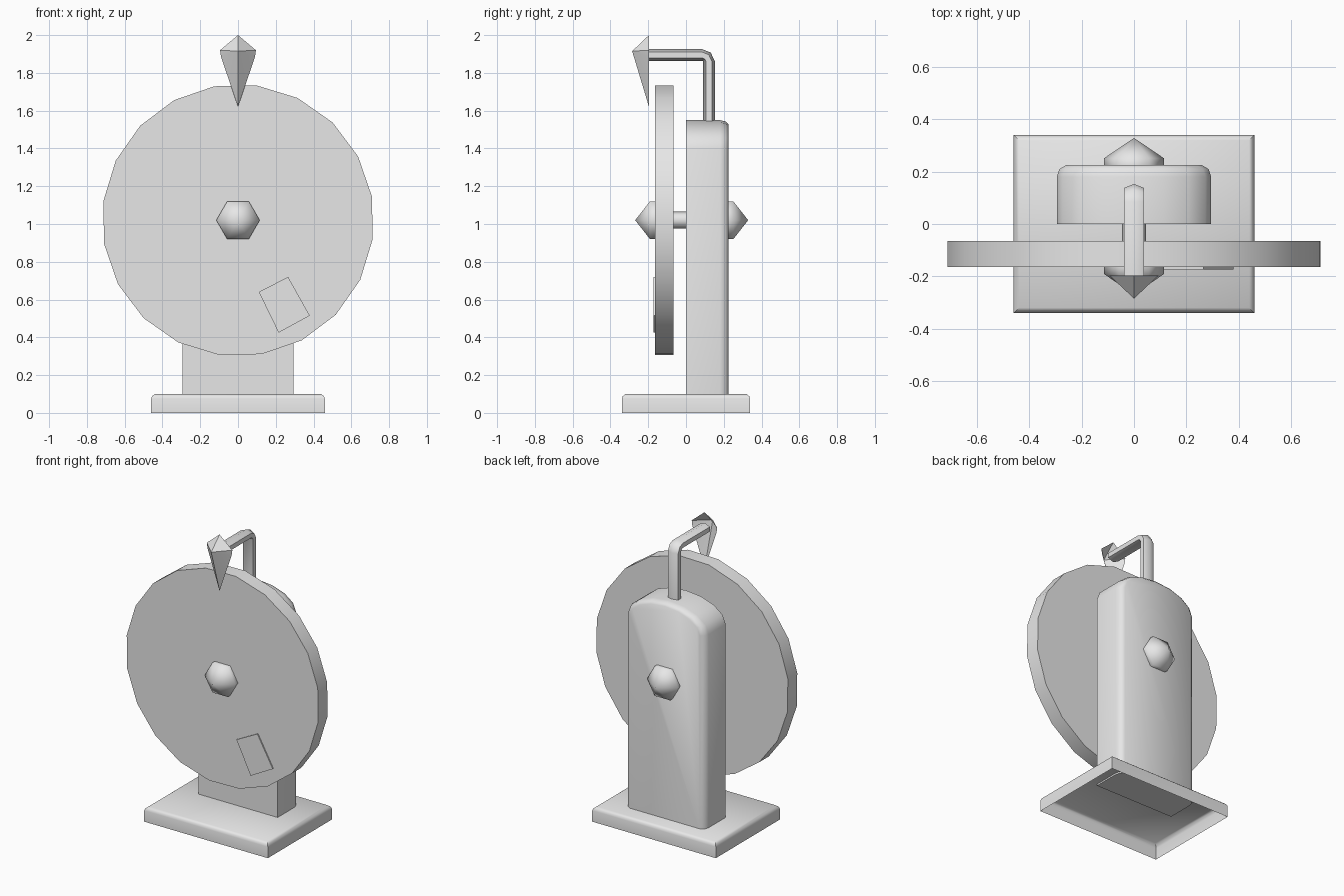
import bpy, bmesh
from math import sin, cos, pi, radians
from mathutils import Vector

cube = bpy.data.objects.get("Cube")
if cube:
    bpy.data.objects.remove(cube, do_unlink=True)

grey = bpy.data.materials.new("plain_grey")
grey.use_nodes = True
grey.diffuse_color = (0.8, 0.8, 0.8, 1)
grey.node_tree.nodes["Principled BSDF"].inputs["Base Color"].default_value = (0.8, 0.8, 0.8, 1)

HUB_Z = 1.02


def loft(name, rings, start=True, end=True, smooth=35):
    """Skin a list of rings; a ring of one point makes a tip."""
    bm = bmesh.new()
    loops = [[bm.verts.new(p) for p in ring] for ring in rings]
    for a, b in zip(loops, loops[1:]):
        n = len(a)
        for i in range(n):
            j = (i + 1) % n
            if len(b) == 1:
                bm.faces.new((a[i], a[j], b[0]))
            else:
                bm.faces.new((a[i], a[j], b[j], b[i]))
    if start:
        bm.faces.new(loops[0][::-1])
    if end and len(loops[-1]) > 2:
        bm.faces.new(loops[-1])
    bmesh.ops.recalc_face_normals(bm, faces=bm.faces)
    mesh = bpy.data.meshes.new(name)
    bm.to_mesh(mesh)
    bm.free()
    mesh.materials.append(grey)
    obj = bpy.data.objects.new(name, mesh)
    bpy.context.collection.objects.link(obj)
    bpy.ops.object.select_all(action='DESELECT')
    obj.select_set(True)
    bpy.context.view_layer.objects.active = obj
    bpy.ops.object.shade_smooth_by_angle(angle=radians(smooth))
    return obj


def circle(sides, r, y, turn=0):
    """Ring around the wheel axis."""
    return [(r * cos(turn + 2 * pi * i / sides), y, HUB_Z + r * sin(turn + 2 * pi * i / sides))
            for i in range(sides)]


def rectangle(x, y, z):
    return [(-x, -y, z), (x, -y, z), (x, y, z), (-x, y, z)]


# Base: a shell open underneath with a softened top edge
loft("base", [rectangle(0.46, 0.34, 0), rectangle(0.46, 0.34, 0.075),
              rectangle(0.455, 0.335, 0.088), rectangle(0.44, 0.32, 0.1)], start=False, smooth=40)


# Column: arched board, rounded over at the back
def arch(y, side, drop, steps=8):
    w, h = 0.295 - side, 0.15 - drop
    top = [(w * cos(pi * i / steps), y, 1.4 + h * sin(pi * i / steps)) for i in range(steps + 1)]
    return [(w, y, 0.09)] + top + [(-w, y, 0.09)]


loft("column", [arch(0, 0, 0), arch(0.18, 0, 0), arch(0.21, 0.01, 0.007),
                arch(0.225, 0.035, 0.022)], smooth=50)

# Wheel and its axle
turn = radians(10)
loft("wheel", [circle(20, 0.72, -0.165, turn), circle(20, 0.72, -0.065, turn)])
loft("axle", [circle(8, 0.045, -0.08), circle(8, 0.045, 0.01)], smooth=50)

# Pointed hexagonal caps on both ends of the axle
for name, y, out in (("front_cap", -0.163, -1), ("back_cap", 0.223, 1)):
    loft(name, [circle(6, 0.115, y), circle(6, 0.115, y + out * 0.028),
                [(0, y + out * 0.106, HUB_Z)]], smooth=62)

# Small thin plate on the wheel face
plate = [(0.11, 0.64), (0.265, 0.72), (0.38, 0.515), (0.215, 0.425)]
loft("wheel_plate", [[(x, y, z) for x, z in plate] for y in (-0.173, -0.164)])

# Bent arm with a six-sided section
path = [Vector(p) for p in ((0, -0.2, 1.895), (0, 0.085, 1.895), (0, 0.11, 1.885),
                            (0, 0.122, 1.86), (0, 0.122, 1.5))]
rings = []
for i, p in enumerate(path):
    along = (path[min(i + 1, len(path) - 1)] - path[max(i - 1, 0)]).normalized()
    if i == 1:
        along = Vector((0, 1, 0))
    if i == 3:
        along = Vector((0, 0, -1))
    side = Vector((1, 0, 0))
    up = side.cross(along)
    rings.append([p + side * (0.044 * sin(pi * k / 3)) + up * (0.031 * cos(pi * k / 3))
                  for k in range(6)])
loft("arm", rings, smooth=62)

# Pointer: hollow-backed spike hanging over the rim
outline = [(0, 2.0), (0.095, 1.92), (0.09, 1.885), (0, 1.62),
           (-0.09, 1.885), (-0.095, 1.92)]
loft("pointer", [[(x, -0.196, z) for x, z in outline], [(0, -0.285, 1.915)]],
     start=False, smooth=40)
